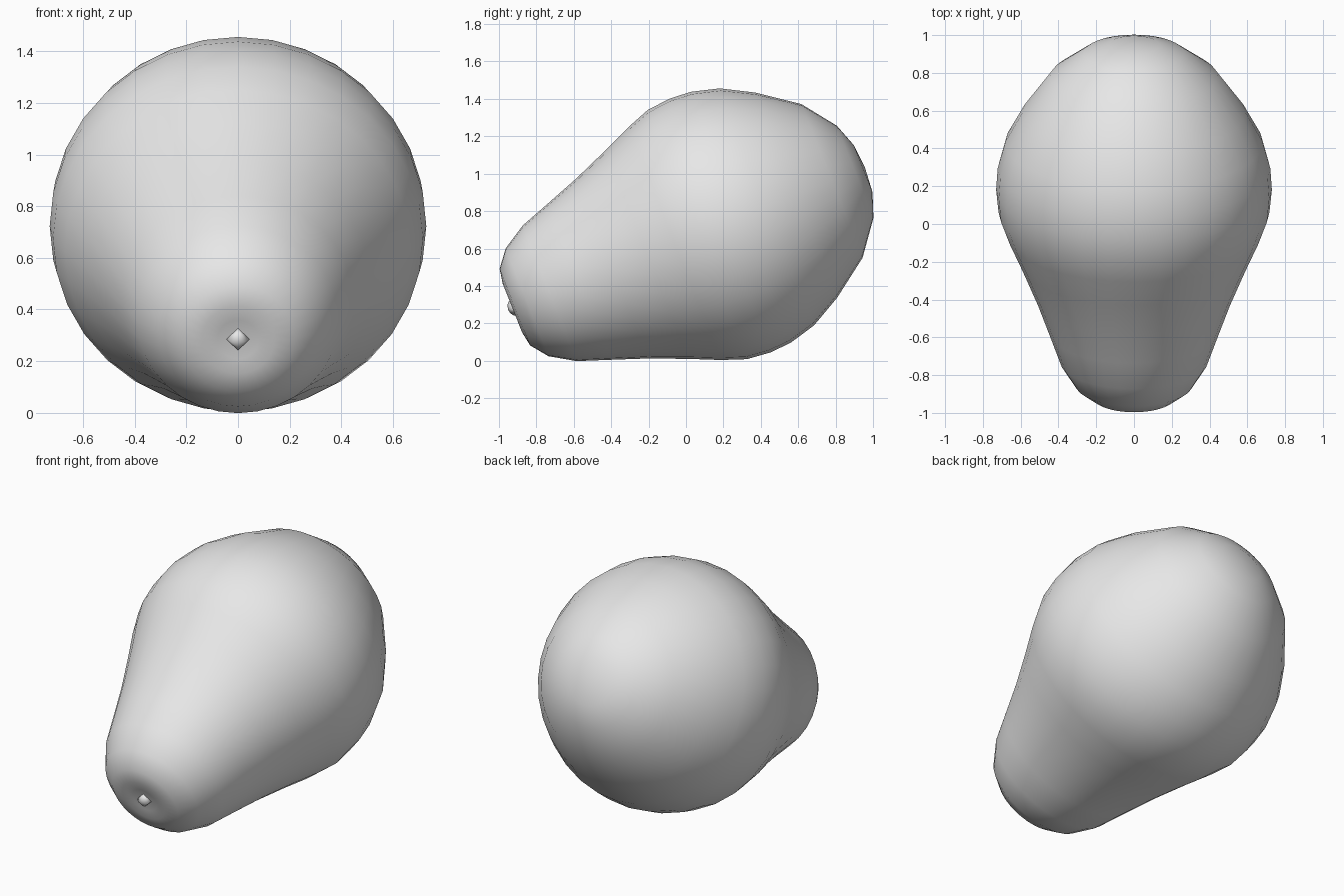
import bpy, bmesh, math
from mathutils import Matrix

cube = bpy.data.objects.get("Cube")
if cube:
    bpy.data.objects.remove(cube, do_unlink=True)

# Single pale grey skin
skin = bpy.data.materials.new("pale grey")
skin.use_nodes = True
grey = (0.8, 0.8, 0.8, 1)
skin.diffuse_color = grey
skin.node_tree.nodes["Principled BSDF"].inputs["Base Color"].default_value = grey

# The fruit lies on its side, its neck dipping towards the front
TILT = Matrix.Translation((0, 0.2, 0.73)) @ Matrix.Rotation(math.radians(111.7), 4, "X")


def finish(name, bm):
    bmesh.ops.recalc_face_normals(bm, faces=bm.faces)
    mesh = bpy.data.meshes.new(name)
    bm.to_mesh(mesh)
    bm.free()
    mesh.materials.append(skin)
    mesh.polygons.foreach_set("use_smooth", [True] * len(mesh.polygons))
    obj = bpy.data.objects.new(name, mesh)
    obj.matrix_world = TILT
    bpy.context.collection.objects.link(obj)
    return obj


# Pear body: (radius, distance along the axis), from rounded base to dimpled neck
profile = [
    (0, -.815), (.135, -.804), (.265, -.758), (.442, -.625), (.59, -.42),
    (.682, -.25), (.722, -.1), (.73, .02), (.717, .15), (.67, .28),
    (.6, .44), (.518, .64), (.45, .83), (.39, 1.0), (.31, 1.13),
    (.22, 1.2), (.14, 1.214), (.08, 1.208), (0, 1.2),
]
bm = bmesh.new()
verts = [bm.verts.new((r, 0, s)) for r, s in profile]
for a, b in zip(verts, verts[1:]):
    bm.edges.new((a, b))
bmesh.ops.spin(bm, geom=bm.verts[:] + bm.edges[:], cent=(0, 0, 0),
               axis=(0, 0, 1), angle=math.tau, steps=32, use_duplicate=False)
bmesh.ops.remove_doubles(bm, verts=bm.verts, dist=0.0005)
finish("pear_body", bm)

# Small pointed stem nub sitting in the dimple
bm = bmesh.new()
bmesh.ops.create_uvsphere(bm, u_segments=4, v_segments=6, radius=0.045)
bmesh.ops.scale(bm, vec=(1, 1, 0.75), verts=bm.verts)
bmesh.ops.translate(bm, vec=(0, 0, 1.205), verts=bm.verts)
finish("stem_nub", bm)
